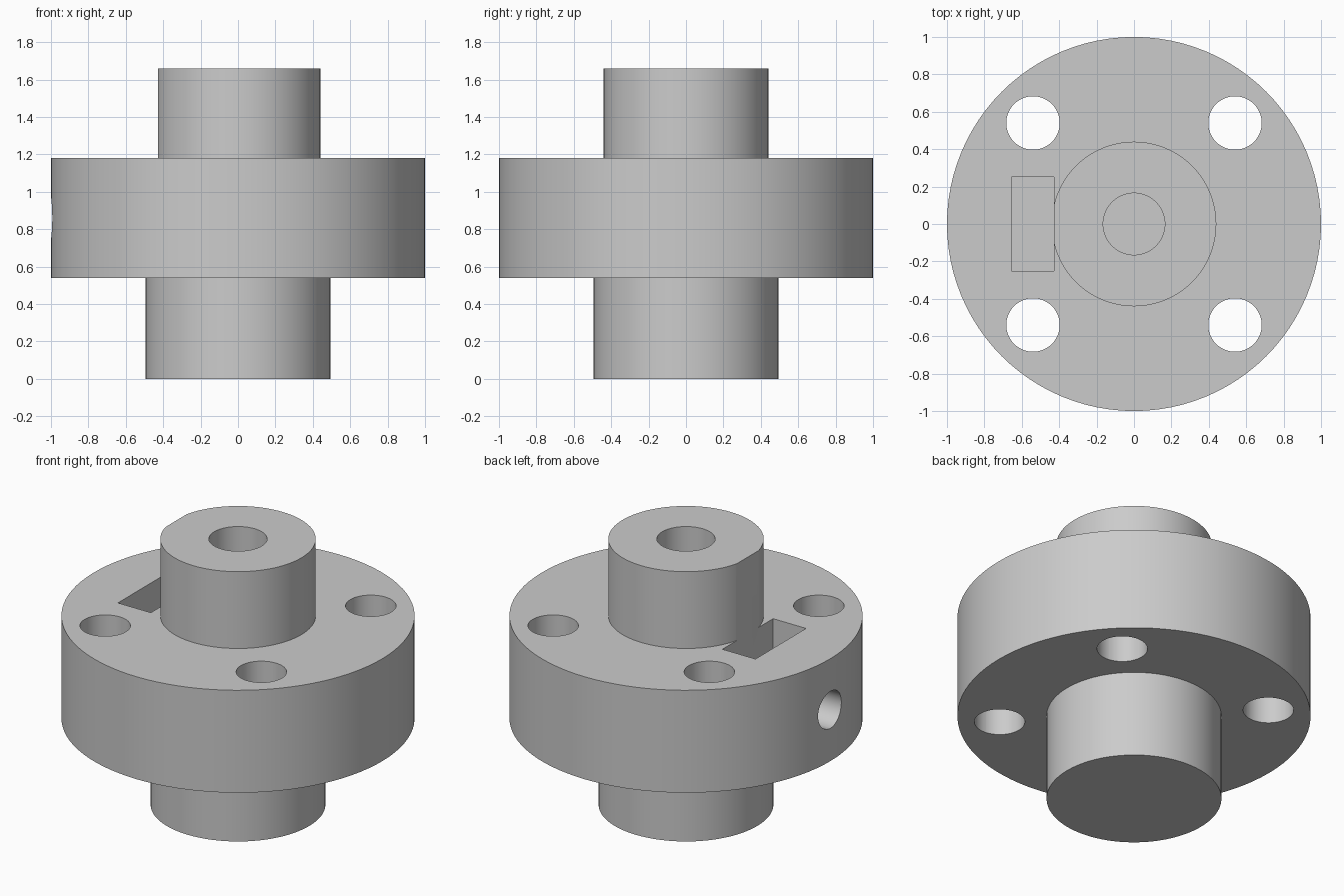
import bpy, bmesh, math
from mathutils import Vector

if "Cube" in bpy.data.objects:
    bpy.data.objects.remove(bpy.data.objects["Cube"], do_unlink=True)

SEGMENTS = 96

grey = bpy.data.materials.new("plain_grey")
grey.use_nodes = True
colour = (0.6, 0.6, 0.6, 1.0)
grey.diffuse_color = colour
grey.node_tree.nodes["Principled BSDF"].inputs["Base Color"].default_value = colour


def lathe(name, profile):
    """Spin an (r, z) profile around the z axis into a closed solid."""
    bm = bmesh.new()
    verts = [bm.verts.new((r, 0, z)) for r, z in profile]
    edges = [bm.edges.new(pair) for pair in zip(verts, verts[1:])]
    bmesh.ops.spin(bm, geom=verts + edges, cent=(0, 0, 0), axis=(0, 0, 1),
                   angle=math.tau, steps=SEGMENTS, use_duplicate=False)
    bmesh.ops.remove_doubles(bm, verts=bm.verts, dist=1e-4)
    bmesh.ops.recalc_face_normals(bm, faces=bm.faces)
    mesh = bpy.data.meshes.new(name)
    bm.to_mesh(mesh)
    bm.free()
    obj = bpy.data.objects.new(name, mesh)
    bpy.context.collection.objects.link(obj)
    return obj


def cut(target, cutter):
    """Subtract the active cutter from the target, then discard it."""
    mod = target.modifiers.new("cut", 'BOOLEAN')
    mod.operation = 'DIFFERENCE'
    mod.solver = 'EXACT'
    mod.object = cutter
    bpy.context.view_layer.objects.active = target
    bpy.ops.object.modifier_apply(modifier=mod.name)
    bpy.data.objects.remove(cutter, do_unlink=True)


def cut_hole(target, radius, start, end):
    """Drill a round hole between two points."""
    start, end = Vector(start), Vector(end)
    axis = end - start
    bpy.ops.mesh.primitive_cylinder_add(
        vertices=48, radius=radius, depth=axis.length,
        location=(start + end) / 2,
        rotation=axis.to_track_quat('Z', 'Y').to_euler())
    cut(target, bpy.context.object)


def cut_box(target, low, high):
    """Cut a box given by two opposite corners."""
    low, high = Vector(low), Vector(high)
    bpy.ops.mesh.primitive_cube_add(size=1, location=(low + high) / 2)
    bpy.context.object.scale = high - low
    bpy.context.view_layer.update()
    cut(target, bpy.context.object)


# Lower shaft, wide flange, upper boss and blind centre bore
hub = lathe("flanged_hub", [
    (0, 0), (0.495, 0), (0.495, 0.54), (1, 0.54), (1, 1.18),
    (0.44, 1.18), (0.44, 1.66), (0.165, 1.66), (0.165, 0.54), (0, 0.54)])

# Four bolt holes through the flange
for sx in (-1, 1):
    for sy in (-1, 1):
        cut_hole(hub, 0.143, (sx * 0.54, sy * 0.54, 0.3), (sx * 0.54, sy * 0.54, 1.4))

# Nut slot, which also shaves a flat on the boss
cut_box(hub, (-0.655, -0.25, 0.6), (-0.427, 0.25, 1.8))

# Radial set screw hole into the bore
cut_hole(hub, 0.115, (-1.2, 0, 0.86), (0, 0, 0.86))

# Finish
hub.data.materials.clear()
hub.data.materials.append(grey)
for face in hub.data.polygons:
    face.material_index = 0
bpy.ops.object.select_all(action='DESELECT')
hub.select_set(True)
bpy.context.view_layer.objects.active = hub
bpy.ops.object.shade_smooth_by_angle(angle=math.radians(30))
